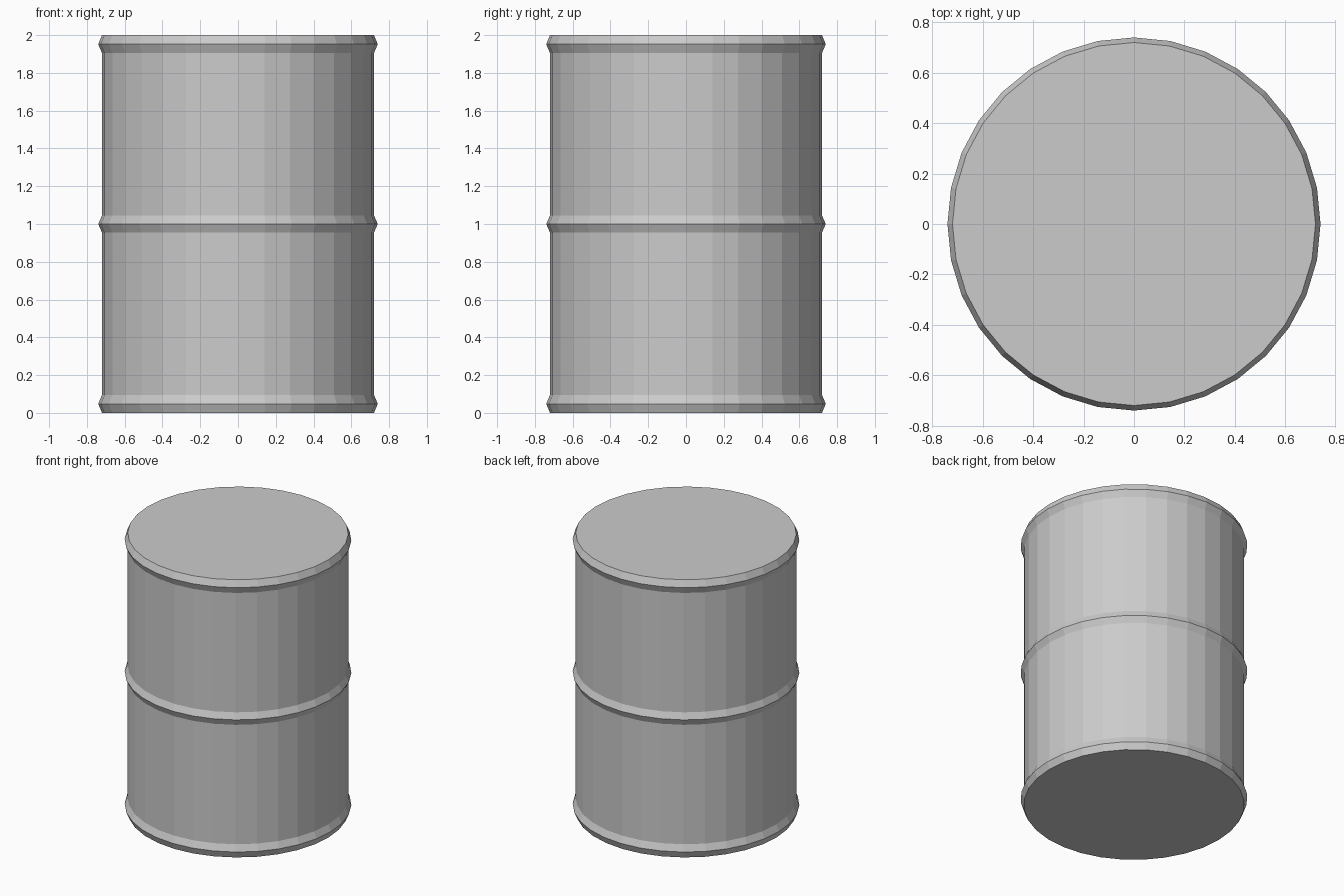
import bpy, bmesh
from math import sin, cos, tau

if "Cube" in bpy.data.objects:
    bpy.data.objects.remove(bpy.data.objects["Cube"])

SIDES = 32
BODY_R, RIB_R = 0.72, 0.74

# Barrel profile (radius, height): lower rim, middle rib, upper rim
profile = [
    (BODY_R, 0.0), (RIB_R, 0.048), (BODY_R, 0.095),
    (BODY_R, 0.955), (RIB_R, 1.0), (BODY_R, 1.045),
    (BODY_R, 1.905), (RIB_R, 1.952), (BODY_R, 2.0),
]

# Lathe the profile into flat-sided rings
bm = bmesh.new()
rings = [[bm.verts.new((r * cos(tau * i / SIDES), r * sin(tau * i / SIDES), z))
          for i in range(SIDES)] for r, z in profile]
for low, high in zip(rings, rings[1:]):
    for i in range(SIDES):
        j = (i + 1) % SIDES
        bm.faces.new((low[i], low[j], high[j], high[i]))

# Flat lid and base
bm.faces.new(rings[-1])
bm.faces.new(rings[0][::-1])

mesh = bpy.data.meshes.new("barrel")
bm.to_mesh(mesh)
bm.free()
bpy.context.collection.objects.link(bpy.data.objects.new("barrel", mesh))
